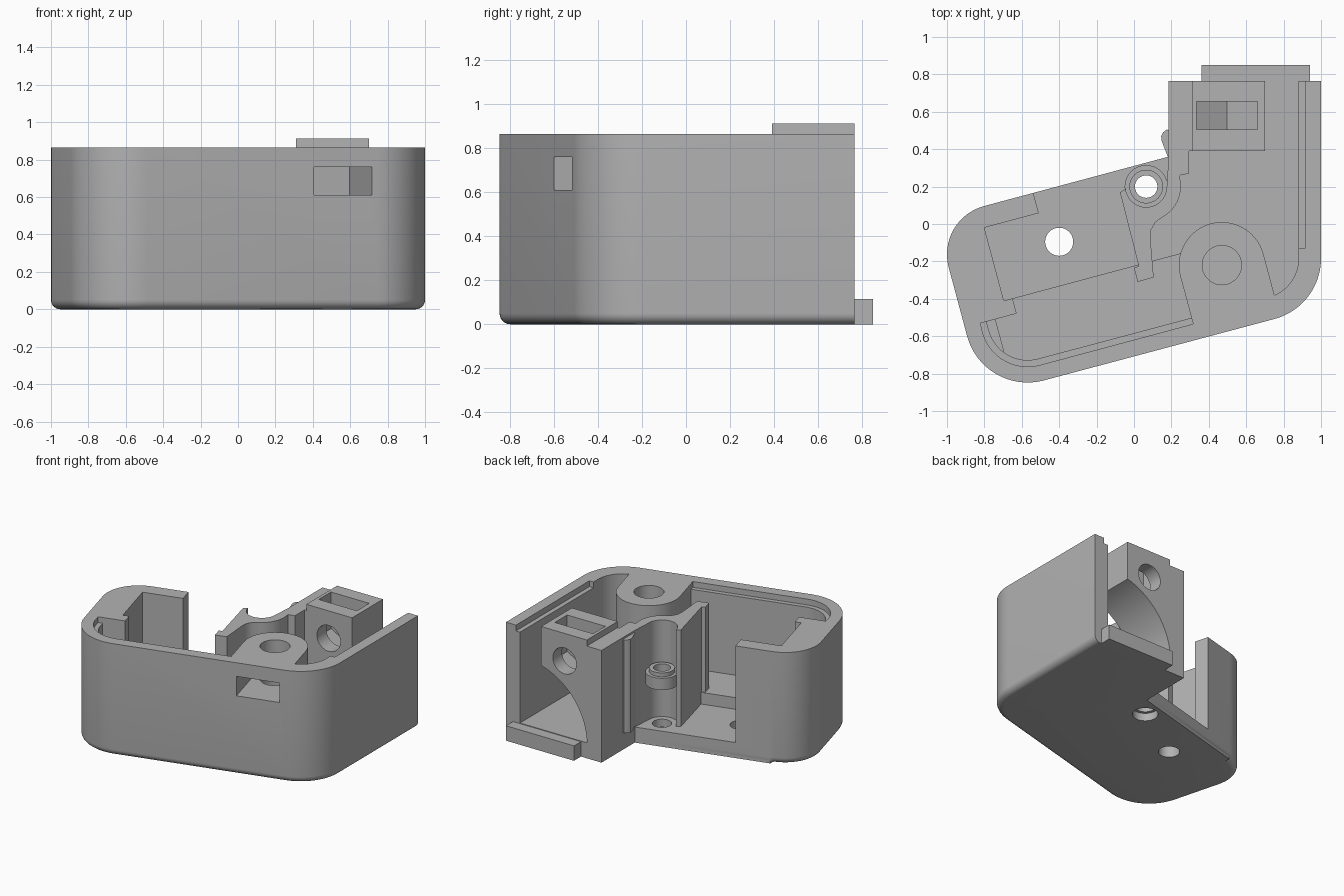
import bpy, bmesh
from math import sin, cos, radians, hypot, pi

TOP, FLOOR = 0.865, 0.12
LEFT, FRONT = -1.017, -0.683      # tilted side planes
TILT = radians(15)

if "Cube" in bpy.data.objects:
    bpy.data.objects.remove(bpy.data.objects["Cube"], do_unlink=True)

grey = bpy.data.materials.new("plain_grey")
grey.use_nodes = True
grey.diffuse_color = (0.45, 0.45, 0.45, 1)
for node in grey.node_tree.nodes:
    if node.type == 'BSDF_PRINCIPLED':
        node.inputs["Base Color"].default_value = (0.45, 0.45, 0.45, 1)


def tilt(u, v):
    """Point given in the frame of the tilted arm."""
    return (u * cos(TILT) - v * sin(TILT), u * sin(TILT) + v * cos(TILT))


def arc(c, r, a0, a1, n=16):
    angles = [radians(a0 + (a1 - a0) * i / n) for i in range(n + 1)]
    return [(c[0] + r * cos(a), c[1] + r * sin(a)) for a in angles]


def circle(c, r, n=40):
    return arc(c, r, 0, 360, n)[:-1]


def rect(x0, x1, y0, y1):
    return [(x0, y0), (x1, y0), (x1, y1), (x0, y1)]


def tilted(pts):
    return [tilt(*p) for p in pts]


def loft(name, rings):
    """Closed solid through a stack of matching rings."""
    bm = bmesh.new()
    loops = [[bm.verts.new(p) for p in ring] for ring in rings]
    n = len(loops[0])
    for a, b in zip(loops, loops[1:]):
        for i in range(n):
            j = (i + 1) % n
            bm.faces.new((a[i], a[j], b[j], b[i]))
    bm.faces.new(loops[0])
    bm.faces.new(loops[-1])
    bmesh.ops.recalc_face_normals(bm, faces=bm.faces)
    mesh = bpy.data.meshes.new(name)
    bm.to_mesh(mesh)
    bm.free()
    mesh.materials.append(grey)
    obj = bpy.data.objects.new(name, mesh)
    bpy.context.collection.objects.link(obj)
    return obj


def prism(name, pts, lo, hi, axis='z'):
    if axis == 'z':
        return loft(name, [[(a, b, t) for a, b in pts] for t in (lo, hi)])
    return loft(name, [[(a, t, b) for a, b in pts] for t in (lo, hi)])


def cut(obj, pts, lo, hi, axis='z'):
    cutter = prism("cutter", pts, lo, hi, axis)
    cutter.hide_render = True
    mod = obj.modifiers.new("cut", 'BOOLEAN')
    mod.operation, mod.solver, mod.object = 'DIFFERENCE', 'EXACT', cutter
    bpy.context.view_layer.update()
    bpy.context.view_layer.objects.active = obj
    bpy.ops.object.modifier_apply(modifier=mod.name)
    bpy.data.objects.remove(cutter, do_unlink=True)


# Shared centres
c_right = (0.665, -0.184)
c_front = tilt(LEFT + 0.335, FRONT + 0.335)
c_left = tilt(-0.75, 0.033)
screw = (0.065, 0.2)
boss_u, boss_v = 0.397, -0.334

# Outer body with a rounded lower edge, sharp along the back
soft = ([(1, 0.765)] + arc(c_right, 0.335, 0, -75)
        + arc(c_front, 0.335, -75, -165) + arc(c_left, 0.267, -165, -255))
sharp = [tilt(-0.735, 0.3), (0.185, 0.36), (0.185, 0.765)]
outline = soft + sharp
normals = []
for i, p in enumerate(outline):
    q = outline[(i + 1) % len(outline)]
    d = hypot(q[0] - p[0], q[1] - p[1])
    w = 1 if i < len(soft) else 0
    normals.append((-(q[1] - p[1]) / d * w, (q[0] - p[0]) / d * w))
rings, rad = [], 0.05
for k in range(7):
    a = pi / 2 * k / 6
    s = rad * (1 - sin(a))
    rings.append([(p[0] - n[0] * s, p[1] - n[1] * s, rad * (1 - cos(a)))
                  for p, n in zip(outline, normals)])
rings.append([(p[0], p[1], TOP) for p in outline])
shell = loft("housing_shell", rings)

# Cavity, open at the back of both arms
cut(shell, [(0.88, 1)] + arc(c_right, 0.215, 0, -75) + arc(c_front, 0.215, -75, -165)
    + tilted([(-0.897, -0.3), (-0.73, -0.3), (-0.73, -0.216), (-0.778, -0.216),
              (-0.778, 0.188), (-0.477, 0.188), (-0.477, 0.5)]) + [(0.1, 1)],
    FLOOR, 1.2)
# Lid ledges along the front and side walls
cut(shell, tilted([(-0.6, -0.3), (-0.93, -0.3)]) + arc(c_front, 0.25, -165, -75)
    + tilted([(0.2, FRONT + 0.085), (0.2, -0.5), (-0.5, -0.5)]), 0.82, 1.2)
cut(shell, rect(0.8, 0.915, -0.13, 1), 0.82, 1.2)
# Floor holes
cut(shell, circle(screw, 0.068), -0.1, 0.3)
cut(shell, circle(screw, 0.09), -0.1, 0.06)
cut(shell, circle((-0.4, -0.095), 0.075), -0.1, 0.3)

# Raised floor strip beside the long compartment
strip = prism("floor_strip", tilted(rect(-0.85, 0.22, -0.6, -0.216)), 0.08, 0.21)

# Screw boss on the front wall
boss = prism("screw_boss", arc(tilt(boss_u, boss_v), 0.23, 15, 195, 28)
             + tilted([(boss_u - 0.23, -0.63), (boss_u + 0.23, -0.63)]), 0.08, TOP)
cut(boss, circle(tilt(boss_u, boss_v), 0.105), 0.3, 1.2)
# Nut pocket through the wall into the boss
pocket = tilted(rect(boss_u - 0.16, boss_u + 0.16, -0.8, FRONT + 0.46))
for part in (shell, boss):
    cut(part, pocket, 0.61, 0.76)

# Inner wall that wraps round the screw recess and forms the side of the rear arm
wall = prism("inner_wall",
             [(0.185, 0.765), (0.31, 0.765), (0.31, 0.39), (0.295, 0.39),
              (0.295, 0.27), (0.245, 0.26)] + arc(screw, 0.185, 8, -60, 12)
             + [(0.115, 0.01), (0.092, -0.03), (0.088, -0.08), (0.105, -0.285),
                (0.02, -0.31), (0, -0.235), (0.025, -0.225), (-0.075, 0.17)]
             + arc(screw, 0.11, 187, 360, 24) + [(0.185, 0.36)], 0.08, TOP)

# Shelf with a raised collar inside the recess
for name, r, lo, hi in (("recess_shelf", 0.115, 0.43, 0.52), ("shelf_collar", 0.09, 0.51, 0.55)):
    part = prism(name, circle(screw, r), lo, hi)
    cut(part, circle(screw, 0.06), 0.3, 0.7)

# Slim ridge on the outside of the rear arm
prism("side_ridge", [(0.2, 0.35), (0.2, 0.5), (0.175, 0.505), (0.155, 0.49),
                     (0.145, 0.47), (0.148, 0.445), (0.18, 0.36)], 0.13, 0.85)

# Nut block with a curved underside
block = prism("nut_block", arc((0.838, 0.1), 0.53, 180, 105, 20)
              + [(0.7, 0.912), (0.31, 0.912)], 0.39, 0.765, 'y')
cut(block, circle((0.5, 0.7), 0.1), 0.3, 0.9, 'y')
cut(block, [(0.335, 1.1), (0.335, 0.63), (0.4975, 0.54), (0.66, 0.63), (0.66, 1.1)],
    0.505, 0.655, 'y')

# Tab at the foot of the rear opening
prism("rear_tab", rect(0.36, 0.94, 0.74, 0.85), 0, 0.115)

# Smooth the curved surfaces, keep the corners crisp
for obj in bpy.context.collection.objects:
    if obj.type == 'MESH' and obj.data.materials and obj.data.materials[0] == grey:
        bpy.ops.object.select_all(action='DESELECT')
        obj.select_set(True)
        bpy.context.view_layer.objects.active = obj
        bpy.ops.object.shade_smooth_by_angle(angle=radians(30))
